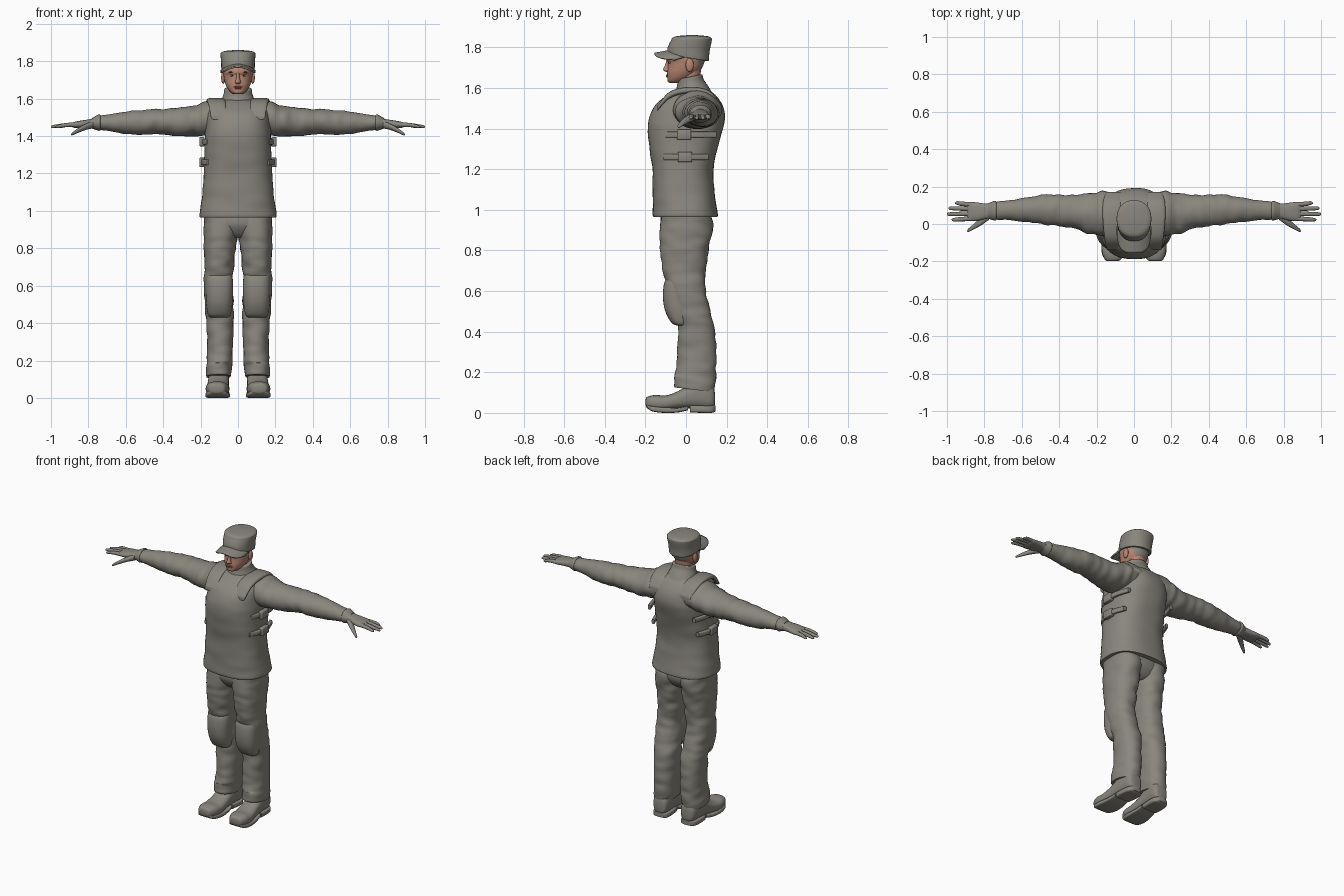
import bpy, bmesh, math
from mathutils import Matrix, Vector, noise


def material(name, rgb):
    m = bpy.data.materials.new(name)
    m.diffuse_color = (*rgb, 1)
    return m


CLOTH = material("grey cloth", (0.25, 0.24, 0.205))
SKIN = material("skin", (0.47, 0.235, 0.165))
LIPS = material("lips", (0.33, 0.12, 0.09))
BROW = material("brown brows", (0.10, 0.06, 0.04))
WHITE = material("eye white", (0.55, 0.5, 0.46))
IRIS = material("dark iris", (0.04, 0.04, 0.04))


def finish(name, bm, mat, mirror=False, angle=50):
    bmesh.ops.recalc_face_normals(bm, faces=bm.faces)
    me = bpy.data.meshes.new(name)
    bm.to_mesh(me)
    bm.free()
    me.materials.append(mat)
    me.polygons.foreach_set("use_smooth", [True] * len(me.polygons))
    me.set_sharp_from_angle(angle=math.radians(angle))
    ob = bpy.data.objects.new(name, me)
    bpy.context.collection.objects.link(ob)
    if mirror:
        ob.modifiers.new("Mirror", "MIRROR").use_mirror_merge = False
    return ob


def smooth_path(rows, steps):
    """Catmull-Rom interpolation through the section rows."""
    rows = [rows[0]] + list(rows) + [rows[-1]]
    out = []
    for a, b, c, d in zip(rows, rows[1:], rows[2:], rows[3:]):
        for k in range(steps):
            t = k / steps
            out.append([0.5 * (2 * q + (r - p) * t + (2 * p - 5 * q + 4 * r - s) * t * t
                               + (3 * q - p - 3 * r + s) * t ** 3)
                        for p, q, r, s in zip(a, b, c, d)])
    return out + [list(rows[-1])]


def loft(name, rows, axis="z", mat=CLOTH, p=2.0, n=32, steps=5, mirror=False,
         wrinkle=0.0, freq=14, warp=None):
    """rows: (position on axis, centre u, centre v, radius u, radius v)."""
    bm = bmesh.new()
    rings = []
    for t, u, v, ru, rv in smooth_path(rows, steps):
        ring = []
        for i in range(n):
            c, s = math.cos(2 * math.pi * i / n), math.sin(2 * math.pi * i / n)
            du = ru * math.copysign(abs(c) ** (2 / p), c)
            dv = rv * math.copysign(abs(s) ** (2 / p), s)
            f = 1 + wrinkle * noise.noise(Vector((u + du, v + dv, t * 2.2)) * freq)
            a, b = u + du * f, v + dv * f
            co = {"z": (a, b, t), "x": (t, a, b), "y": (a, t, b)}[axis]
            ring.append(bm.verts.new(warp(*co) if warp else co))
        rings.append(ring)
    for r0, r1 in zip(rings, rings[1:]):
        for i in range(n):
            bm.faces.new((r0[i], r0[(i + 1) % n], r1[(i + 1) % n], r1[i]))
    bm.faces.new(rings[0])
    bm.faces.new(rings[-1])
    return finish(name, bm, mat, mirror)


def ball(name, loc, size, mat, mirror=False):
    bm = bmesh.new()
    bmesh.ops.create_uvsphere(bm, u_segments=20, v_segments=12, radius=1,
                              matrix=Matrix.Translation(loc) @ Matrix.Diagonal((*size, 1)))
    return finish(name, bm, mat, mirror)


def block(name, loc, size, mat=CLOTH, bevel=0.005):
    bm = bmesh.new()
    bmesh.ops.create_cube(bm, size=1, matrix=Matrix.Translation(loc) @ Matrix.Diagonal((*size, 1)))
    bmesh.ops.bevel(bm, geom=bm.edges[:], offset=bevel, segments=2, affect="EDGES", profile=0.5)
    return finish(name, bm, mat, True)


# Vest body: z, then front and back y, then half width
body = [(0.965, -0.16, 0.155, 0.203), (0.98, -0.164, 0.156, 0.206), (1.03, -0.163, 0.148, 0.199),
        (1.1, -0.165, 0.14, 0.19), (1.2, -0.165, 0.135, 0.183), (1.3, -0.18, 0.155, 0.18),
        (1.4, -0.187, 0.182, 0.178), (1.46, -0.178, 0.191, 0.174), (1.52, -0.148, 0.178, 0.168),
        (1.56, -0.10, 0.15, 0.15), (1.585, -0.06, 0.12, 0.11), (1.60, -0.03, 0.10, 0.06)]
loft("vest_body", [(z, 0, (f + b) / 2, w, (b - f) / 2) for z, f, b, w in body],
     p=2.5, n=48, wrinkle=0.02, freq=7)
# Shoulder straps of the vest
loft("vest_shoulder", [(-0.14, 0.105, 1.50, 0.04, 0.012), (-0.09, 0.11, 1.558, 0.045, 0.016),
                       (-0.03, 0.115, 1.583, 0.048, 0.016), (0.05, 0.118, 1.588, 0.05, 0.016),
                       (0.12, 0.115, 1.565, 0.05, 0.018), (0.17, 0.105, 1.51, 0.045, 0.014)],
     "y", p=3, mirror=True)
# Collar, higher at the back
loft("collar", [(1.55, 0, 0.03, 0.115, 0.10), (1.59, 0, 0.027, 0.09, 0.082),
                (1.625, 0, 0.022, 0.077, 0.066), (1.65, 0, 0.02, 0.073, 0.061),
                (1.655, 0, 0.02, 0.066, 0.055)],
     warp=lambda x, y, z: (x, y, z + 0.22 * (y - 0.02)))
# Side straps and buckles
for tag, z, y0, y1, yb in (("upper", 1.37, -0.10, 0.15, -0.01), ("lower", 1.26, -0.11, 0.11, -0.005)):
    span = y1 - y0
    loft(tag + "_side_strap", [(y0 + span * k, x, z, 0.011, 0.015) for k, x in
                               ((0, 0.155), (0.2, 0.178), (0.45, 0.19), (0.7, 0.186), (1, 0.162))],
         "y", p=4, n=20, mirror=True)
    block(tag + "_buckle", (0.193, yb, z), (0.028, 0.07, 0.05))

# Sleeves with soft folds, then glove cuffs
loft("sleeve", [(0.10, 0.055, 1.495, 0.11, 0.085), (0.16, 0.053, 1.493, 0.12, 0.09),
                (0.22, 0.055, 1.482, 0.112, 0.083), (0.30, 0.062, 1.476, 0.094, 0.076),
                (0.40, 0.073, 1.477, 0.083, 0.069), (0.48, 0.078, 1.476, 0.08, 0.066),
                (0.57, 0.077, 1.472, 0.066, 0.064), (0.66, 0.074, 1.472, 0.055, 0.05),
                (0.75, 0.07, 1.472, 0.046, 0.036)],
     "x", mirror=True, wrinkle=0.09, freq=11, steps=6)
loft("glove_cuff", [(0.735, 0.071, 1.472, 0.047, 0.04), (0.742, 0.071, 1.472, 0.053, 0.044),
                    (0.752, 0.071, 1.472, 0.051, 0.041), (0.78, 0.07, 1.468, 0.041, 0.028)],
     "x", mirror=True)
# Hands
loft("palm", [(0.75, 0.07, 1.47, 0.042, 0.032), (0.79, 0.068, 1.467, 0.041, 0.024),
              (0.84, 0.066, 1.463, 0.049, 0.02), (0.875, 0.067, 1.46, 0.051, 0.016),
              (0.892, 0.067, 1.459, 0.045, 0.009)], "x", p=2.5, mirror=True)
for i, (y, spread, tip) in enumerate(((0.029, -0.006, 0.975), (0.055, -0.002, 1.0),
                                      (0.081, 0.003, 0.992), (0.104, 0.008, 0.958))):
    loft(f"finger_{i + 1}", [(0.865, y, 1.461, 0.012, 0.012), (0.92, y + spread / 2, 1.459, 0.012, 0.011),
                             (tip - 0.012, y + spread, 1.451, 0.0095, 0.008),
                             (tip, y + spread, 1.449, 0.002, 0.002)], "x", n=12, mirror=True)
loft("thumb", [(0.775, 0.045, 1.462, 0.022, 0.02), (0.82, 0.012, 1.447, 0.021, 0.016),
               (0.86, -0.017, 1.427, 0.014, 0.012), (0.885, -0.033, 1.412, 0.009, 0.008),
               (0.892, -0.037, 1.408, 0.002, 0.002)], "x", n=16, mirror=True)

# Trousers
loft("trouser_seat", [(1.0, 0, 0, 0.17, 0.12), (0.93, 0, 0, 0.178, 0.126),
                      (0.88, 0, 0, 0.12, 0.10), (0.855, 0, 0, 0.05, 0.07)], p=2.4)
leg = [(0.99, 0.01, 0.18, -0.13, 0.125), (0.9, 0.0, 0.183, -0.13, 0.126), (0.8, 0.012, 0.182, -0.124, 0.112),
       (0.7, 0.022, 0.179, -0.113, 0.098), (0.6, 0.03, 0.183, -0.09, 0.096), (0.5, 0.025, 0.178, -0.065, 0.12),
       (0.42, 0.022, 0.17, -0.038, 0.14), (0.3, 0.024, 0.164, -0.042, 0.15), (0.2, 0.03, 0.167, -0.05, 0.147),
       (0.135, 0.038, 0.17, -0.06, 0.143), (0.115, 0.042, 0.166, -0.056, 0.138)]
loft("trouser_leg", [(z, (a + b) / 2, (f + r) / 2, (b - a) / 2, (r - f) / 2) for z, a, b, f, r in leg],
     p=2.3, n=36, steps=7, mirror=True, wrinkle=0.085, freq=11,
     warp=lambda x, y, z: (x, y, z - (0.12 * (y - 0.03) if z < 0.18 else 0)))
# Knee pads
loft("knee_pad", [(0.43, 0.1, -0.02, 0.045, 0.025), (0.445, 0.1, -0.028, 0.06, 0.045),
                  (0.50, 0.1, -0.035, 0.07, 0.067), (0.56, 0.1, -0.042, 0.073, 0.071),
                  (0.62, 0.1, -0.045, 0.073, 0.066), (0.655, 0.1, -0.045, 0.068, 0.055),
                  (0.665, 0.1, -0.04, 0.055, 0.04)], p=2.4, mirror=True)

# Boots: upper, front sole and heel
boot = [(-0.199, 0.04, 0.065, 0.022), (-0.19, 0.022, 0.08, 0.043), (-0.15, 0.012, 0.088, 0.06),
        (-0.10, 0.012, 0.086, 0.063), (-0.05, 0.018, 0.102, 0.059), (0.0, 0.022, 0.13, 0.056),
        (0.06, 0.02, 0.17, 0.055), (0.11, 0.018, 0.16, 0.052), (0.135, 0.025, 0.13, 0.042),
        (0.142, 0.04, 0.10, 0.025)]
loft("boot", [(y, 0.105 - 0.04 * y, (a + b) / 2, r, (b - a) / 2) for y, a, b, r in boot],
     "y", p=2.5, mirror=True)
loft("boot_sole", [(-0.196, 0.112, 0.04, 0.03, 0.008), (-0.17, 0.112, 0.022, 0.056, 0.013),
                   (-0.11, 0.109, 0.014, 0.066, 0.014), (-0.04, 0.106, 0.014, 0.061, 0.012),
                   (0.01, 0.104, 0.024, 0.054, 0.011)], "y", p=5, mirror=True)
loft("boot_heel", [(0.02, 0.104, 0.02, 0.053, 0.018), (0.08, 0.102, 0.018, 0.056, 0.018),
                   (0.125, 0.1, 0.018, 0.05, 0.018), (0.146, 0.1, 0.022, 0.028, 0.015)],
     "y", p=5, mirror=True)

# Head, with the nape covered in cloth
loft("neck", [(1.58, 0, 0.025, 0.055, 0.048), (1.64, 0, 0.02, 0.054, 0.05),
              (1.70, 0, 0.02, 0.056, 0.055)], mat=SKIN)
face = [(1.624, -0.078, -0.03, 0.02), (1.632, -0.09, 0.0, 0.036), (1.65, -0.092, 0.03, 0.053),
        (1.675, -0.093, 0.06, 0.066), (1.70, -0.09, 0.08, 0.073), (1.725, -0.089, 0.09, 0.077),
        (1.745, -0.096, 0.098, 0.079), (1.80, -0.08, 0.10, 0.078)]
head = loft("head", [(z, 0, (f + b) / 2, w, (b - f) / 2) for z, f, b, w in face], mat=SKIN, p=2.15, n=40)
head.data.materials.append(CLOTH)
for f in head.data.polygons:
    f.material_index = int(f.center.y > 0.062)
loft("nose", [(1.679, 0, -0.088, 0.010, 0.010), (1.686, 0, -0.092, 0.0165, 0.019),
              (1.697, 0, -0.092, 0.0125, 0.019), (1.715, 0, -0.088, 0.009, 0.014),
              (1.742, 0, -0.088, 0.008, 0.008)], mat=SKIN, n=16)
ball("upper_lip", (0, -0.092, 1.663), (0.024, 0.006, 0.0045), LIPS)
ball("lower_lip", (0, -0.092, 1.656), (0.019, 0.006, 0.005), LIPS)
ball("ear", (0.079, 0.018, 1.712), (0.011, 0.02, 0.033), SKIN, True)
ball("eye", (0.031, -0.079, 1.724), (0.0135, 0.006, 0.0055), WHITE, True)
ball("iris", (0.031, -0.083, 1.724), (0.005, 0.004, 0.005), IRIS, True)
ball("eyebrow", (0.032, -0.085, 1.741), (0.019, 0.006, 0.004), BROW, True)

# Cap crown, lower at the back, with a curved peak
loft("cap_crown", [(1.748, 0, 0.01, 0.085, 0.097), (1.752, 0, 0.01, 0.089, 0.102),
                   (1.79, 0, 0.013, 0.09, 0.103), (1.835, 0, 0.027, 0.093, 0.1),
                   (1.847, 0, 0.029, 0.089, 0.095), (1.855, 0, 0.03, 0.07, 0.075),
                   (1.86, 0, 0.03, 0.02, 0.02)], p=2.2, n=40,
     warp=lambda x, y, z: (x, y, z - 0.16 * (y - 0.01) * max(0, min(1, (1.84 - z) / 0.08))))
bm = bmesh.new()
bmesh.ops.create_grid(bm, x_segments=20, y_segments=6, size=1)
for v in bm.verts:
    u, w = v.co.x, (1 - v.co.y) / 2
    root = -0.092 * math.sqrt(max(0, 1 - (0.97 * u) ** 2)) + 0.01
    tip = -0.055 - 0.1 * max(0, 1 - u ** 4) ** 0.6
    y = root + (min(tip, root) - root) * w
    v.co = (0.09 * u, y, 1.783 - 0.032 * u * u - 0.014 * w)
peak = finish("cap_peak", bm, CLOTH)
thick = peak.modifiers.new("Thickness", "SOLIDIFY")
thick.thickness, thick.offset = 0.008, 0
